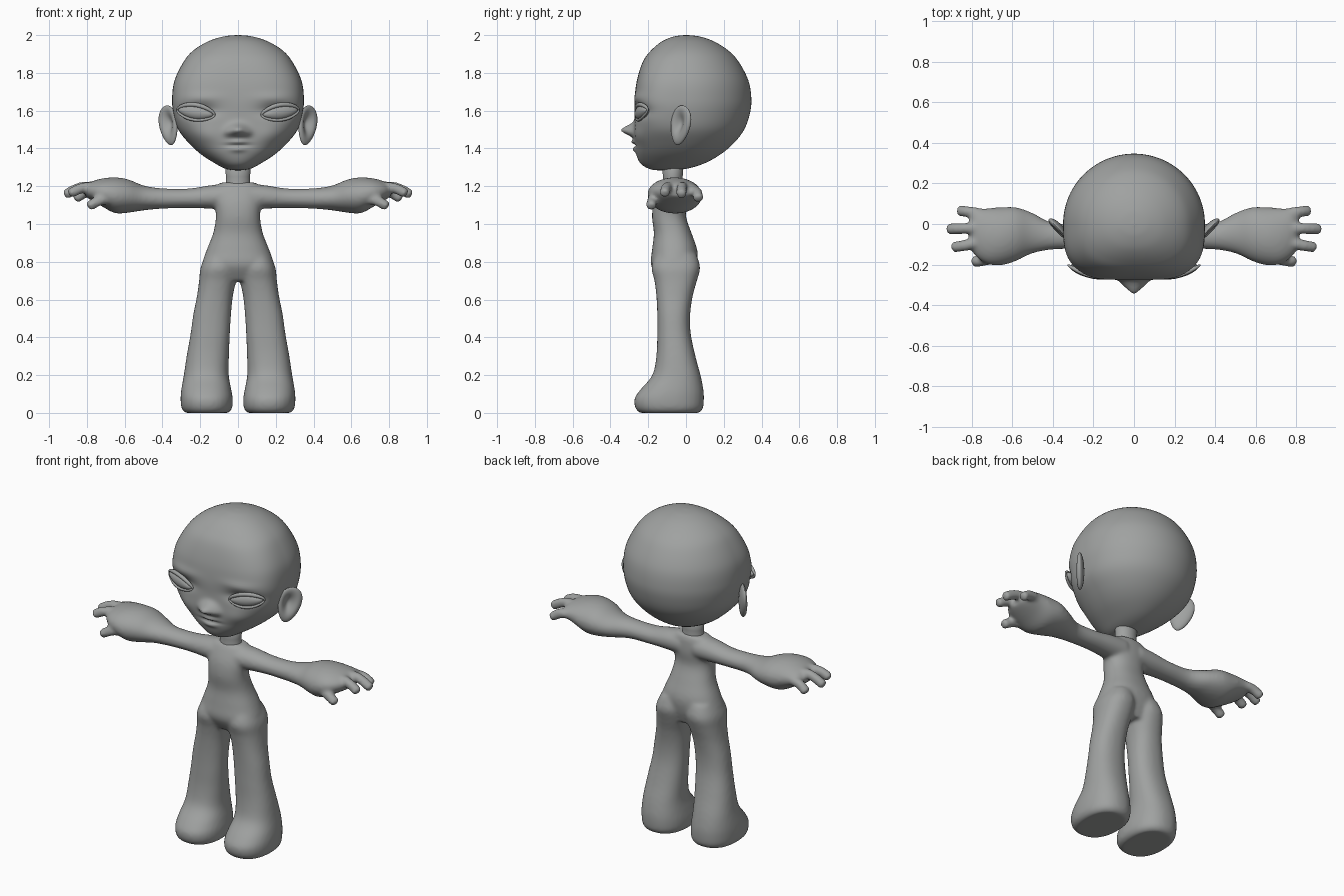
import bpy, bmesh, math
from mathutils import Vector

cube = bpy.data.objects.get("Cube")
if cube:
    bpy.data.objects.remove(cube, do_unlink=True)

clay = bpy.data.materials.new("clay_grey")
clay.use_nodes = True
clay.diffuse_color = (0.35, 0.36, 0.355, 1)
clay.node_tree.nodes["Principled BSDF"].inputs["Base Color"].default_value = clay.diffuse_color


def spline(rows, steps):
    """Smoothly interpolate rows of numbers."""
    out = []
    for i in range(len(rows) - 1):
        quad = [rows[max(i - 1, 0)], rows[i], rows[i + 1], rows[min(i + 2, len(rows) - 1)]]
        for k in range(steps):
            t = k / steps
            out.append([b + 0.5 * t * (c - a + t * (2 * a - 5 * b + 4 * c - d + t * (3 * (b - c) + d - a)))
                        for a, b, c, d in zip(*quad)])
    return out + [list(rows[-1])]


def ring(center, a, b, b_neg=None, power=2, count=32):
    """Rounded cross-section; b_neg and power shape the side opposite b."""
    pts = []
    for i in range(count):
        t = math.tau * i / count
        c, s = math.cos(t), math.sin(t)
        p = 2 if (s > 0 and b_neg) else power
        r = (abs(c) ** p + abs(s) ** p) ** (-1 / p)
        side = -b_neg if (s < 0 and b_neg) else b
        pts.append(Vector(center) + Vector(a) * c * r + side * s * r)
    return pts


def loft(bm, rings, sides=(1,)):
    """Skin rings into a closed tube, once per side."""
    for s in sides:
        loops = [[bm.verts.new((p.x * s, p.y, p.z)) for p in r] for r in rings]
        n = len(loops[0])
        for lo, hi in zip(loops, loops[1:]):
            for i in range(n):
                bm.faces.new((lo[i], lo[(i + 1) % n], hi[(i + 1) % n], hi[i]))
        bm.faces.new(loops[0])
        bm.faces.new(loops[-1])


def finish(name, bm):
    bmesh.ops.recalc_face_normals(bm, faces=bm.faces)
    mesh = bpy.data.meshes.new(name)
    bm.to_mesh(mesh)
    bm.free()
    for p in mesh.polygons:
        p.use_smooth = True
    return add(name, mesh)


def add(name, data):
    obj = bpy.data.objects.new(name, data)
    data.materials.append(clay)
    bpy.context.scene.collection.objects.link(obj)
    return obj


X, Y, Z = Vector((1, 0, 0)), Vector((0, 1, 0)), Vector((0, 0, 1))
BOTH = (1, -1)

# Body: torso, legs, arms and fingers fused into one skin
bm = bmesh.new()
torso = [(0.70, 0.17, -0.14, 0.03), (0.78, 0.19, -0.185, 0.055), (0.86, 0.167, -0.18, 0.06),
         (0.95, 0.132, -0.17, 0.03), (1.04, 0.117, -0.18, 0.0), (1.12, 0.125, -0.17, 0.005),
         (1.19, 0.125, -0.14, 0.0), (1.22, 0.09, -0.12, -0.01)]
loft(bm, [ring((0, (f + b) / 2, z), X * w, Y * (b - f) / 2, power=2.3)
          for z, w, f, b in spline(torso, 4)])

leg = [(0.0, 0.165, 0.115, -0.245, 0.07), (0.025, 0.165, 0.134, -0.268, 0.09),
       (0.075, 0.166, 0.138, -0.273, 0.095), (0.125, 0.168, 0.132, -0.24, 0.092),
       (0.2, 0.168, 0.119, -0.178, 0.077), (0.3, 0.16, 0.112, -0.157, 0.05),
       (0.42, 0.147, 0.104, -0.152, 0.025), (0.52, 0.137, 0.1, -0.152, 0.022),
       (0.62, 0.122, 0.095, -0.157, 0.036), (0.7, 0.108, 0.098, -0.167, 0.058),
       (0.77, 0.1, 0.098, -0.183, 0.075), (0.84, 0.088, 0.08, -0.16, 0.055)]
loft(bm, [ring((x, (f + b) / 2, z), X * w, Y * (b - f) / 2, power=2.3)
          for z, x, w, f, b in spline(leg, 4)], BOTH)

arm = [(0.05, -0.07, 1.145, 0.08, 0.07), (0.15, -0.065, 1.143, 0.073, 0.062),
       (0.26, -0.06, 1.136, 0.064, 0.052), (0.4, -0.06, 1.135, 0.066, 0.054),
       (0.5, -0.045, 1.138, 0.1, 0.066), (0.58, -0.05, 1.148, 0.132, 0.088),
       (0.65, -0.06, 1.152, 0.143, 0.095), (0.72, -0.06, 1.167, 0.138, 0.074),
       (0.78, -0.045, 1.175, 0.115, 0.048), (0.81, -0.04, 1.172, 0.07, 0.025)]
loft(bm, [ring((x, y, z), Y * w, Z * h) for x, y, z, w, h in spline(arm, 4)], BOTH)

# Each finger: knuckle, middle, tip
fingers = [((0.70, 0.04, 1.17), (0.80, 0.058, 1.168), (0.865, 0.066, 1.13)),
           ((0.72, -0.02, 1.195), (0.83, -0.022, 1.195), (0.92, -0.024, 1.152)),
           ((0.72, -0.08, 1.195), (0.82, -0.103, 1.192), (0.895, -0.115, 1.158)),
           ((0.66, -0.15, 1.13), (0.73, -0.178, 1.125), (0.795, -0.184, 1.09))]
for path in fingers:
    pts = [Vector(p) for p in spline(path, 6)]
    rings = []
    for i, p in enumerate(pts):
        along = (pts[min(i + 1, 12)] - pts[max(i - 1, 0)]).normalized()
        side = along.cross(Z).normalized()
        r = 0.028 * (0.6 if i == 12 else 1)
        rings.append(ring(p, side * r, side.cross(along) * r, count=16))
    loft(bm, rings, BOTH)
body = finish("body", bm)
mod = body.modifiers.new("fuse", "REMESH")
mod.mode = 'VOXEL'
mod.voxel_size = 0.01
mod.use_smooth_shade = True
mod = body.modifiers.new("soften", "SMOOTH")
mod.factor = 0.5
mod.iterations = 10

# Neck
bm = bmesh.new()
loft(bm, [ring((0, -0.07, z), X * w, Y * w * 0.82)
          for z, w in ((1.17, 0.075), (1.2, 0.064), (1.25, 0.064), (1.36, 0.07))])
finish("neck", bm)

# Head: height, half width, front, back, centre, squareness of the face
skull = [(1.284, 0.012, -0.15, -0.09, -0.12, 2), (1.292, 0.065, -0.195, 0.0, -0.1, 2.1),
         (1.32, 0.12, -0.24, 0.095, -0.06, 2.2), (1.37, 0.197, -0.264, 0.185, -0.02, 2.4),
         (1.43, 0.262, -0.272, 0.255, 0, 2.6), (1.5, 0.316, -0.273, 0.308, 0, 2.9),
         (1.58, 0.341, -0.272, 0.337, 0, 3.2), (1.66, 0.349, -0.272, 0.346, 0, 3.2),
         (1.76, 0.336, -0.26, 0.33, 0, 3), (1.86, 0.287, -0.228, 0.278, 0, 2.7),
         (1.92, 0.235, -0.184, 0.222, 0, 2.4), (1.968, 0.155, -0.125, 0.145, 0, 2.2),
         (1.993, 0.075, -0.062, 0.07, 0, 2), (2.0, 0.008, -0.008, 0.008, 0, 2)]
bm = bmesh.new()
loft(bm, [ring((0, c, z), X * w, Y * (b - c), -Y * (c - f), p, 160)
          for z, w, f, b, c, p in spline(skull, 8)])
# Sculpted swells and hollows: x, z, width, height, push
nose_tip = (0, 1.497, 0.045, 0.03, -0.07)
nose_wing = (0.05, 1.483, 0.025, 0.02, -0.015)
upper_lip = (0, 1.434, 0.045, 0.013, -0.016)
mouth_line = (0, 1.417, 0.06, 0.007, 0.012)
lower_lip = (0, 1.395, 0.04, 0.014, -0.013)
eye_socket = (0.21, 1.6, 0.09, 0.032, 0.032)
brow = (0.19, 1.67, 0.1, 0.025, -0.008)
cheek = (0.17, 1.47, 0.07, 0.05, -0.01)
for v in bm.verts:
    if v.co.y < -0.1:
        x, z = abs(v.co.x), v.co.z
        v.co.y += sum(push * math.exp(-((x - cx) / w) ** 2 - ((z - cz) / h) ** 2)
                      for cx, cz, w, h, push in (nose_tip, nose_wing, upper_lip, mouth_line,
                                                 lower_lip, eye_socket, brow, cheek))
finish("head", bm)


def mirrored(obj):
    mod = obj.modifiers.new("mirror", "MIRROR")
    mod.use_mirror_merge = False


def frame(yaw, roll):
    """Across, up and outward axes of a feature on the side of the head."""
    flat = Vector((math.cos(yaw), math.sin(yaw), 0))
    return (flat * math.cos(roll) + Z * math.sin(roll),
            Z * math.cos(roll) - flat * math.sin(roll),
            Vector((math.sin(yaw), -math.cos(yaw), 0)))


# Eyeballs: almond lenses
across, up, out = frame(math.radians(16), math.radians(8))
eye_at = Vector((0.224, -0.234, 1.591))
bm = bmesh.new()
bmesh.ops.create_uvsphere(bm, u_segments=32, v_segments=20, radius=1)
for v in bm.verts:
    u, h, d = v.co
    v.co = eye_at + across * u * 0.096 + up * h * 0.038 * (1 - 0.25 * u * u) + out * d * 0.03
mirrored(finish("eyes", bm))

# Eyelids: rim around each eye, heavier on top
rim = bpy.data.curves.new("eyelids", "CURVE")
rim.dimensions = '3D'
rim.bevel_depth = 0.008
rim.bevel_resolution = 3
line = rim.splines.new('POLY')
line.points.add(39)
line.use_cyclic_u = True
for i, pt in enumerate(line.points):
    t = math.tau * i / 40
    u, h = math.cos(t), math.sin(t)
    pos = (eye_at + across * u * 0.104 + up * h * 0.04 * (1 - 0.25 * u * u)
           + out * (0.018 * (1 - u * u) - 0.002))
    pt.co = (*pos, 1)
    pt.radius = 1 + 0.5 * max(h, 0) - 0.35 * abs(u) ** 4
mirrored(add("eyelids", rim))

# Ears: tilted discs with a dished front, narrowing to the lobe
across, up, out = frame(math.radians(48), math.radians(-14))
bm = bmesh.new()
bmesh.ops.create_uvsphere(bm, u_segments=40, v_segments=32, radius=1)
for v in bm.verts:
    u, h, d = v.co
    dish = 0.04 * math.exp(-((u + 0.1) / 0.5) ** 2 - ((h - 0.1) / 0.55) ** 2) if d > 0 else 0
    v.co = (Vector((0.368, -0.03, 1.522)) + across * u * 0.066 * (1 + 0.22 * h)
            + up * h * 0.107 + out * (d * 0.026 - dish))
mirrored(finish("ears", bm))
